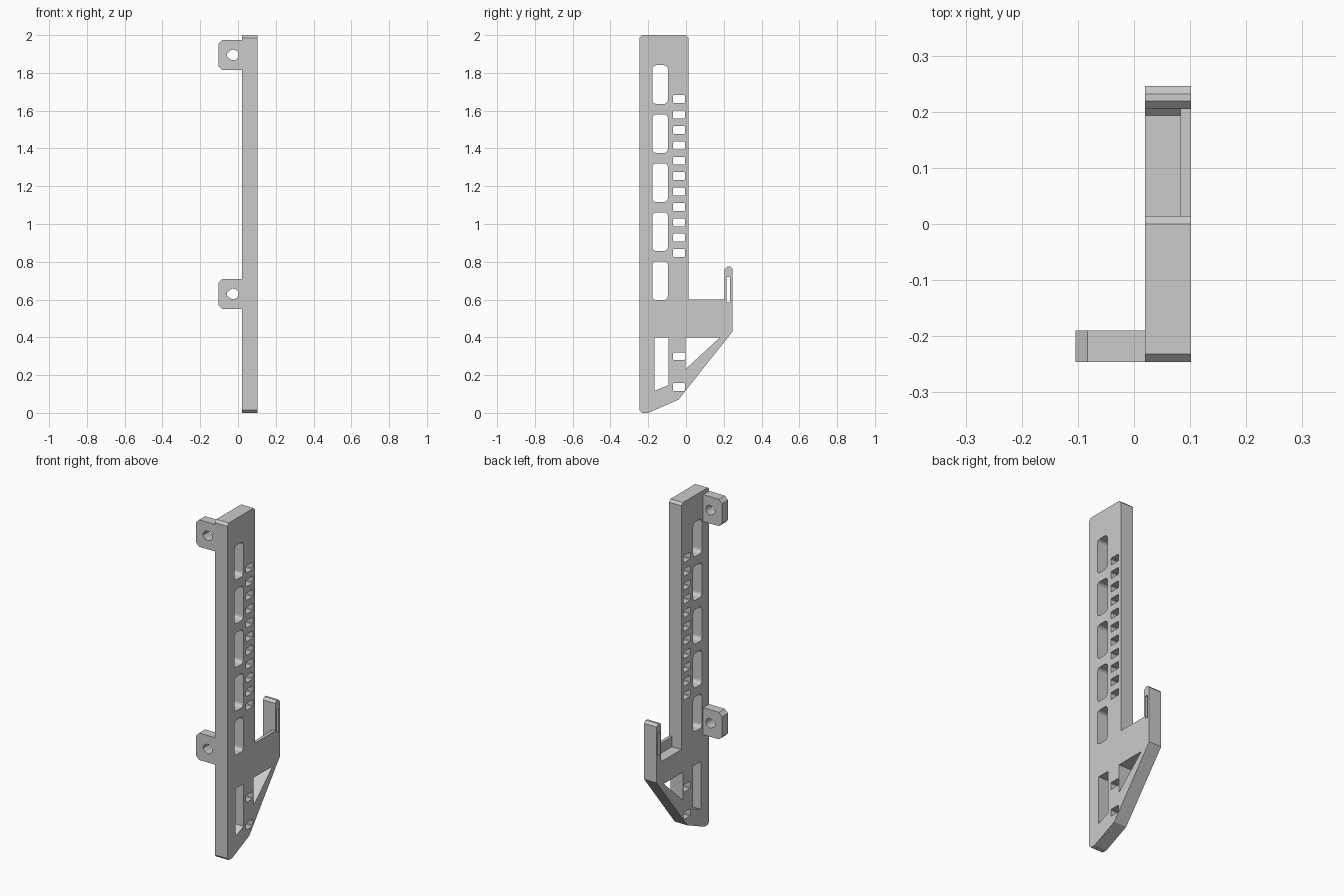
import bpy, bmesh, math

cube = bpy.data.objects.get("Cube")
if cube:
    bpy.data.objects.remove(cube, do_unlink=True)

grey = bpy.data.materials.new("light grey")
grey.use_nodes = True
grey.diffuse_color = (0.6, 0.6, 0.6, 1)
grey.node_tree.nodes["Principled BSDF"].inputs["Base Color"].default_value = (0.6, 0.6, 0.6, 1)


def prisms(name, profiles, low, high, axis):
    """Extrude closed profiles along x (points are y, z) or y (points are x, z)."""
    bm = bmesh.new()
    for points in profiles:
        place = (lambda p: (low, p[0], p[1])) if axis == "x" else (lambda p: (p[0], low, p[1]))
        face = bm.faces.new([bm.verts.new(place(p)) for p in points])
        grown = bmesh.ops.extrude_face_region(bm, geom=[face])["geom"]
        shift = (high - low, 0, 0) if axis == "x" else (0, high - low, 0)
        moved = [g for g in grown if isinstance(g, bmesh.types.BMVert)]
        bmesh.ops.translate(bm, verts=moved, vec=shift)
    bmesh.ops.recalc_face_normals(bm, faces=bm.faces[:])
    mesh = bpy.data.meshes.new(name)
    bm.to_mesh(mesh)
    bm.free()
    mesh.materials.append(grey)
    obj = bpy.data.objects.new(name, mesh)
    bpy.context.collection.objects.link(obj)
    return obj


def cut(target, cutter):
    mod = target.modifiers.new("cut", "BOOLEAN")
    mod.operation = "DIFFERENCE"
    mod.solver = "EXACT"
    mod.object = cutter
    bpy.context.view_layer.objects.active = target
    bpy.ops.object.modifier_apply(modifier=mod.name)
    bpy.data.objects.remove(cutter, do_unlink=True)


def window(mid_y, mid_z, width, height, corner, steps=3):
    """Rectangle with rounded corners."""
    points = []
    for quarter, (sy, sz) in enumerate([(1, 1), (-1, 1), (-1, -1), (1, -1)]):
        for i in range(steps + 1):
            a = math.pi / 2 * (quarter + i / steps)
            points.append((mid_y + sy * (width / 2 - corner) + corner * math.cos(a),
                           mid_z + sz * (height / 2 - corner) + corner * math.sin(a)))
    return points


LEFT, RIGHT = 0.02, 0.102
C = 0.014

# Main plate: tall column, shelf and upright hook in one outline
outline = [(-0.2, 0), (-0.04, 0.07), (0.246, 0.43),
           (0.246, 0.776 - C), (0.246 - C, 0.776), (0.205 + C, 0.776), (0.205, 0.776 - C),
           (0.205, 0.6), (0.014, 0.6),
           (0.014, 2 - C), (0.014 - C, 2), (-0.246 + C, 2), (-0.246, 2 - C),
           (-0.246, C), (-0.246 + C, 0)]
plate = prisms("slotted_plate", [outline], LEFT, RIGHT, "x")

# Openings through the plate
holes = [window(-0.137, 0.7 + 0.2595 * i, 0.082, 0.205, 0.02) for i in range(5)]
rungs = [0.846 + 0.0815 * i for i in range(11)] + [0.3, 0.137]
holes += [window(-0.037, z, 0.063, 0.042, 0.004, 1) for z in rungs]
holes.append([(-0.167, 0.4), (-0.167, 0.117), (-0.093, 0.147), (-0.093, 0.4)])
holes.append([(-0.002, 0.4), (-0.002, 0.232), (0.18, 0.4)])
holes.append([(0.215, 0.585), (0.232, 0.585), (0.232, 0.72), (0.215, 0.72)])
cut(plate, prisms("openings", holes, LEFT - 0.1, RIGHT + 0.1, "x"))

# Recess in the shelf, leaving a thin lip on one side
recess = [(0.014, 0.65), (0.014, 0.54), (0.193, 0.54), (0.205, 0.552), (0.205, 0.65)]
cut(plate, prisms("recess", [recess], LEFT - 0.1, 0.083, "x"))

# Mounting tabs with teardrop screw holes
for name, z in (("lower_tab", 0.63), ("upper_tab", 1.895)):
    tab = prisms(name, [[(LEFT, z - 0.08), (LEFT, z + 0.08), (-0.083, z + 0.08),
                         (-0.104, z + 0.059), (-0.104, z - 0.059), (-0.083, z - 0.08)]],
                 -0.246, -0.19, "y")
    r = 0.028
    arc = [math.radians(-135 + 270 * i / 18) for i in range(19)]
    drop = [(-0.025 + r * math.cos(a), z + r * math.sin(a)) for a in arc]
    drop.append((-0.025 - r * 1.2, z + r * 0.2))
    drop.append((-0.025 - r * 1.2, z - r * 0.2))
    cut(tab, prisms("screw_hole", [drop], -0.3, -0.1, "y"))
